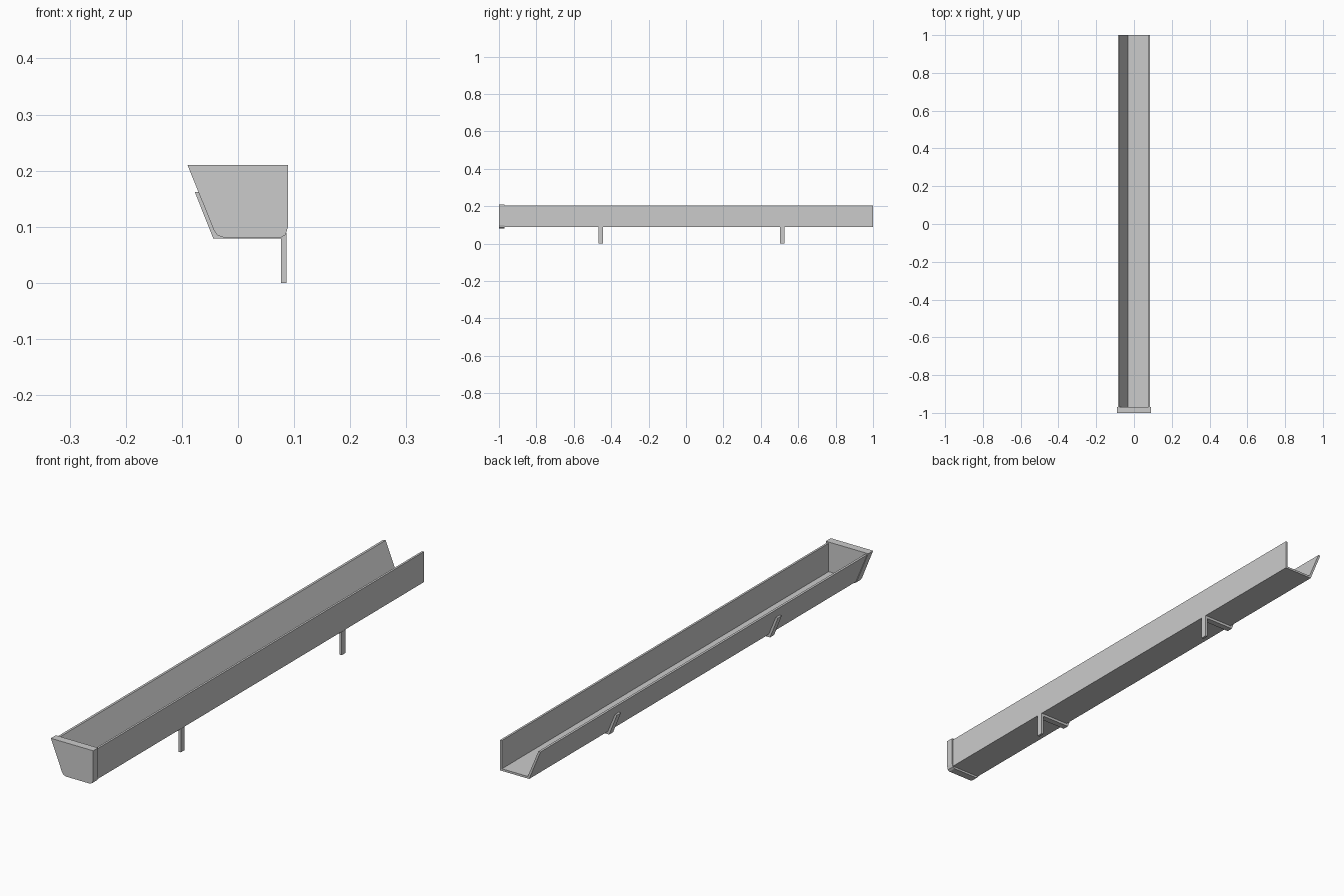
import bpy
import bmesh

cube = bpy.data.objects.get("Cube")
if cube:
    bpy.data.objects.remove(cube, do_unlink=True)

# Single grey finish
grey = bpy.data.materials.new("light_grey")
grey.use_nodes = True
COLOUR = (0.6, 0.6, 0.6, 1)
grey.diffuse_color = COLOUR
grey.node_tree.nodes["Principled BSDF"].inputs["Base Color"].default_value = COLOUR


def extrude_profile(name, profile, y0, y1):
    """Extrude a closed x-z profile along y."""
    bm = bmesh.new()
    face = bm.faces.new([bm.verts.new((x, y0, z)) for x, z in profile])
    result = bmesh.ops.extrude_face_region(bm, geom=[face])
    moved = [v for v in result["geom"] if isinstance(v, bmesh.types.BMVert)]
    bmesh.ops.translate(bm, verts=moved, vec=(0, y1 - y0, 0))
    bmesh.ops.recalc_face_normals(bm, faces=bm.faces)
    mesh = bpy.data.meshes.new(name)
    bm.to_mesh(mesh)
    bm.free()
    mesh.materials.append(grey)
    obj = bpy.data.objects.new(name, mesh)
    bpy.context.collection.objects.link(obj)
    return obj


# Open channel: sloping wall, floor, upright wall
channel = [(-0.086, 0.205), (-0.038, 0.089), (0.085, 0.089), (0.085, 0.205),
           (0.077, 0.205), (0.077, 0.097), (-0.032, 0.097), (-0.077, 0.205)]
extrude_profile("gutter_channel", channel, -0.98, 1.0)

# Solid end cap with softened lower corners
cap = [(-0.09, 0.21), (-0.043, 0.094), (-0.037, 0.085), (-0.026, 0.081),
       (0.077, 0.081), (0.085, 0.086), (0.089, 0.1), (0.089, 0.21)]
extrude_profile("end_cap", cap, -1.0, -0.97)

# Brackets: post, floor bar and sloping arm in one bent strip
bracket = [(0.077, 0), (0.086, 0), (0.086, 0.089), (-0.038, 0.089),
           (-0.068, 0.162), (-0.077, 0.162), (-0.044, 0.079), (0.077, 0.079)]
for name, y in (("front_bracket", -0.456), ("rear_bracket", 0.514)):
    extrude_profile(name, bracket, y - 0.012, y + 0.012)
